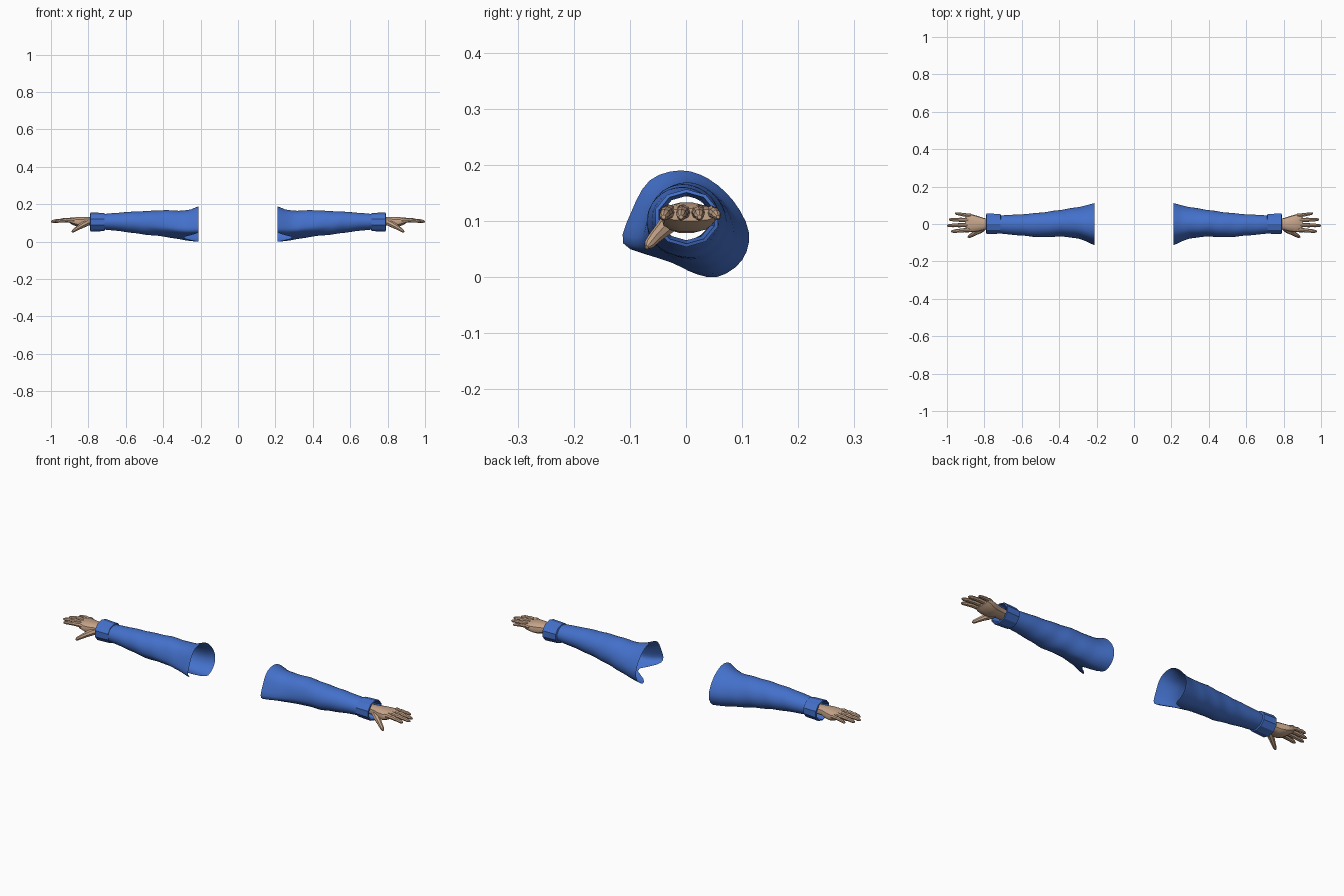
import bpy, bmesh, math
from mathutils import Vector

if "Cube" in bpy.data.objects:
    bpy.data.objects.remove(bpy.data.objects["Cube"])


def material(name, rgb):
    m = bpy.data.materials.new(name)
    m.diffuse_color = (*rgb, 1)
    m.use_nodes = True
    m.node_tree.nodes["Principled BSDF"].inputs["Base Color"].default_value = m.diffuse_color
    return m


BLUE = material("blue_cloth", (0.058, 0.165, 0.60))
SKIN = material("skin", (0.56, 0.37, 0.25))


def finish(name, bm, mat, angle):
    """Turn a bmesh into an object mirrored to the other arm."""
    bmesh.ops.recalc_face_normals(bm, faces=bm.faces[:])
    me = bpy.data.meshes.new(name)
    bm.to_mesh(me)
    bm.free()
    me.materials.append(mat)
    ob = bpy.data.objects.new(name, me)
    bpy.context.collection.objects.link(ob)
    bpy.ops.object.select_all(action='DESELECT')
    ob.select_set(True)
    bpy.context.view_layer.objects.active = ob
    bpy.ops.object.shade_smooth_by_angle(angle=math.radians(angle))
    mod = ob.modifiers.new("other_arm", 'MIRROR')
    mod.use_mirror_merge = False
    return ob


def loft(bm, rings, caps=False):
    vs = [[bm.verts.new(p) for p in r] for r in rings]
    n = len(vs[0])
    for a, b in zip(vs, vs[1:]):
        for i in range(n):
            bm.faces.new((a[i], a[(i + 1) % n], b[(i + 1) % n], b[i]))
    if caps:
        bm.faces.new(vs[0])
        bm.faces.new(vs[-1])


def spline(pts, t):
    """Smooth interpolation through tuples; t runs from 0 to len - 1."""
    i = max(0, min(int(t), len(pts) - 2))
    f = t - i
    p = [pts[max(0, min(j, len(pts) - 1))] for j in range(i - 1, i + 3)]
    return [0.5 * (2 * b + (c - a) * f + (2 * a - 5 * b + 4 * c - d) * f * f
                   + (3 * b - a - 3 * c + d) * f ** 3) for a, b, c, d in zip(*p)]


def at_x(stations, x):
    """Section limits (x, y_low, y_high, z_low, z_high) at a given x."""
    for i, (a, b) in enumerate(zip(stations, stations[1:])):
        if x <= b[0]:
            return spline(stations, i + (x - a[0]) / (b[0] - a[0]))
    return stations[-1]


# Sleeve: lofted from a lopsided shoulder opening to a round wrist
opening = [(-.112, .060), (-.098, .115), (-.065, .172), (-.01, .19), (.04, .175),
           (.085, .135), (.112, .08), (.1, .03), (.055, .0), (0, .01), (-.06, .036)]
sleeve_limits = [(.21, -.112, .112, .0, .19), (.25, -.095, .101, .003, .173),
                 (.30, -.077, .09, .01, .166), (.40, -.068, .075, .026, .168),
                 (.50, -.070, .061, .038, .163), (.60, -.062, .052, .052, .158),
                 (.70, -.053, .047, .063, .150), (.75, -.046, .042, .066, .144)]
SEG, STEPS = 33, 26
loop = [opening[-1]] + opening + opening[:2]
unit = []
for i in range(SEG):
    y, z = spline(loop, 1 + i * len(opening) / SEG)
    unit.append((y / .112, (z - .095) / .095))
rings = []
for s in range(STEPS + 1):
    t = s / STEPS
    ring = []
    for u, v in unit:
        ang = math.atan2(v, u)
        # underarm notch in the lower front of the opening
        d = (math.degrees(ang) + 110 + 180) % 360 - 180
        notch = .08 * math.cos(math.radians(d * 90 / 47)) ** 2 if abs(d) < 47 else 0
        x = .21 + notch + (.54 - notch) * t
        k = min(1, (x - .21) / .3)
        cu, cv = u + (math.cos(ang) - u) * k, v + (math.sin(ang) - v) * k
        _, y0, y1, z0, z1 = at_x(sleeve_limits, x)
        fold = 1 + .016 * math.sin(x * 62 + 2 * ang) * math.sin(math.pi * t)
        ring.append((x, (y0 + y1) / 2 + cu * fold * (y1 - y0) / 2,
                     (z0 + z1) / 2 + cv * fold * (z1 - z0) / 2))
    rings.append(ring)
bm = bmesh.new()
loft(bm, rings)
finish("sleeve", bm, BLUE, 50)

# Cuff: faceted band with its edges turned inward
bm = bmesh.new()
rings = []
for x, r in [(.712, .048), (.715, .055), (.788, .0585), (.79, .052), (.75, .045)]:
    rings.append([(x, .001 + r * math.cos(a), .105 + .88 * r * math.sin(a))
                  for a in [math.tau * (i + .5) / 10 for i in range(10)]])
loft(bm, rings)
finish("cuff", bm, BLUE, 25)

# Palm: flattened sections from the wrist to the knuckles
palm_limits = [(.755, -.028, .027, .086, .128), (.80, -.031, .031, .086, .132),
               (.83, -.040, .041, .078, .133), (.86, -.044, .050, .080, .132),
               (.885, -.043, .056, .090, .129), (.90, -.037, .053, .100, .122)]
bm = bmesh.new()
rings = []
for x, y0, y1, z0, z1 in palm_limits:
    ring = []
    for i in range(14):
        a = math.tau * i / 14
        c, s = math.cos(a), math.sin(a)
        ring.append((x, (y0 + y1) / 2 + (y1 - y0) / 2 * math.copysign(abs(c) ** .8, c),
                     (z0 + z1) / 2 + (z1 - z0) / 2 * math.copysign(abs(s) ** .8, s)))
    rings.append(ring)
loft(bm, rings, True)
finish("palm", bm, SKIN, 30)


def digit(name, path, radii, sides=8):
    """Tapered tube along a path, closed at both ends."""
    path = [Vector(p) for p in path]
    rings = []
    for i, p in enumerate(path):
        d = (path[min(i + 1, len(path) - 1)] - path[max(i - 1, 0)]).normalized()
        side = d.cross(Vector((0, 0, 1))).normalized()
        up = side.cross(d)
        rings.append([p + radii[i] * (side * math.cos(a) + up * math.sin(a))
                      for a in [math.tau * j / sides for j in range(sides)]])
    bm = bmesh.new()
    loft(bm, rings, True)
    finish(name, bm, SKIN, 35)


# Fingers: knuckle, two joints and a rounded tip
for name, y0, x1, y1 in [("index_finger", -.030, .977, -.040), ("middle_finger", -.004, 1.0, -.009),
                         ("ring_finger", .021, .989, .024), ("little_finger", .044, .957, .057)]:
    steps = [(0, .113), (.15, .116), (.33, .114), (.48, .115), (.62, .112),
             (.75, .112), (.92, .108), (1, .107)]
    radii = [.0125, .0135, .0108, .0114, .0096, .0098, .0078, .0038]
    if name == "little_finger":
        radii = [r * .85 for r in radii]
    digit(name, [(.872 + (x1 - .872) * t, y0 + (y1 - y0) * t, z) for t, z in steps], radii)

# Thumb: thick base angled forward and down
digit("thumb", [(.795, -.012, .105), (.822, -.032, .094), (.846, -.046, .080), (.862, -.056, .070),
                (.880, -.066, .058), (.887, -.070, .053)],
      [.016, .0175, .0135, .0115, .009, .004])
